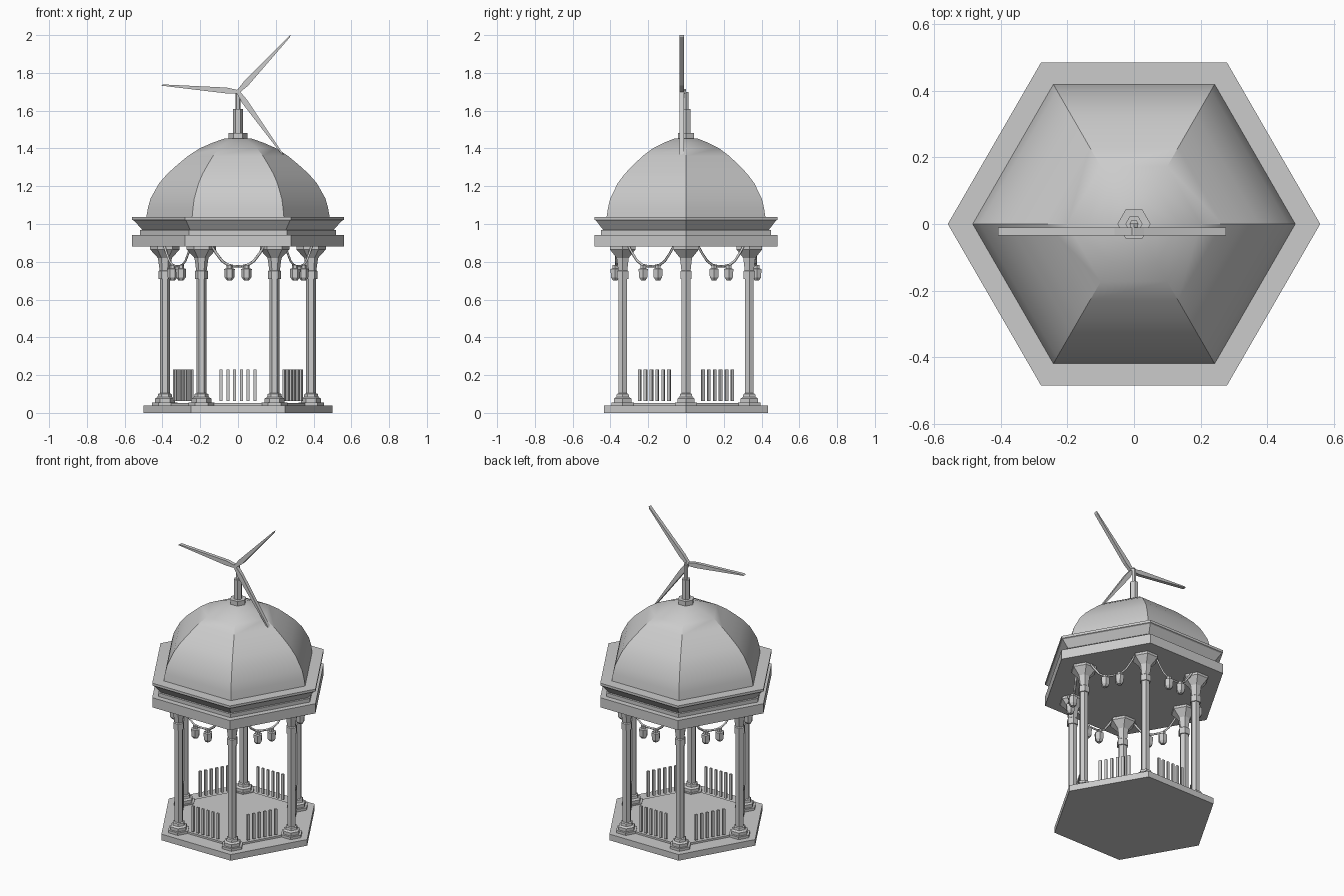
import bpy, bmesh, math
from mathutils import Vector, Matrix

if "Cube" in bpy.data.objects:
    bpy.data.objects.remove(bpy.data.objects["Cube"])


def make_object(name, bm, smooth=False):
    bmesh.ops.recalc_face_normals(bm, faces=bm.faces)
    me = bpy.data.meshes.new(name)
    bm.to_mesh(me)
    bm.free()
    ob = bpy.data.objects.new(name, me)
    bpy.context.collection.objects.link(ob)
    if smooth:
        bpy.ops.object.select_all(action='DESELECT')
        ob.select_set(True)
        bpy.context.view_layer.objects.active = ob
        bpy.ops.object.shade_smooth_by_angle(angle=math.radians(30))
    return ob


def add_lathe(bm, profile, n=6, at=(0, 0), turn=0.0):
    """Stack of n-sided rings from (radius, z) points, capped at both ends."""
    rings = []
    for r, z in profile:
        rings.append([bm.verts.new((at[0] + r * math.cos(turn + math.tau * i / n),
                                    at[1] + r * math.sin(turn + math.tau * i / n), z))
                      for i in range(n)])
    for a, b in zip(rings, rings[1:]):
        for i in range(n):
            j = (i + 1) % n
            bm.faces.new((a[i], a[j], b[j], b[i]))
    bm.faces.new(rings[0][::-1])
    bm.faces.new(rings[-1])


def lathe(name, profile, n=6, at=(0, 0), turn=0.0, smooth=False):
    bm = bmesh.new()
    add_lathe(bm, profile, n, at, turn)
    return make_object(name, bm, smooth)


# Floor
lathe("base_slab", [(0.5, 0), (0.5, 0.04)])
lathe("inner_floor", [(0.39, 0.04), (0.39, 0.052)])

# Columns with stepped feet and flared capitals
for k in range(6):
    a = math.radians(60 * k)
    c = (0.387 * math.cos(a), 0.387 * math.sin(a))
    lathe(f"column_{k}", [
        (0.068, 0.04), (0.068, 0.056), (0.053, 0.056), (0.053, 0.076),
        (0.039, 0.084), (0.036, 0.1), (0.027, 0.104), (0.027, 0.71),
        (0.034, 0.71), (0.034, 0.75), (0.028, 0.755), (0.037, 0.82),
        (0.078, 0.865), (0.078, 0.88)], 6, c, a)

# Railing slats, lamps and garlands on each of the six sides
for k in range(6):
    side = Matrix.Rotation(math.radians(60 * k), 4, 'Z')
    bm = bmesh.new()
    for i in range(6):
        m = Matrix.Translation((0.036 * (i - 2.5), -0.335, 0.147)) @ Matrix.Diagonal((0.016, 0.012, 0.166, 1))
        bmesh.ops.create_cube(bm, size=1, matrix=m)
    make_object(f"railing_slats_{k}", bm).matrix_world = side

    bm = bmesh.new()
    for x in (-0.045, 0.045):
        add_lathe(bm, [(0.016, 0.782), (0.016, 0.765), (0.028, 0.762),
                       (0.026, 0.718), (0.014, 0.702)], 6, (x, -0.375))
    make_object(f"hanging_lamps_{k}", bm).matrix_world = side

    cu = bpy.data.curves.new(f"garland_{k}", 'CURVE')
    cu.dimensions = '3D'
    cu.bevel_depth = 0.007
    cu.bevel_resolution = 0
    cu.use_fill_caps = True
    half = [(0.14, 0.885), (0.115, 0.845), (0.085, 0.805), (0.055, 0.784), (0.025, 0.777)]
    pts = [(-x, z) for x, z in half] + half[::-1]
    sp = cu.splines.new('POLY')
    sp.points.add(len(pts) - 1)
    for p, (x, z) in zip(sp.points, pts):
        p.co = (x, -0.37, z, 1)
    ob = bpy.data.objects.new(f"garland_{k}", cu)
    bpy.context.collection.objects.link(ob)
    ob.matrix_world = side

# Entablature and cornice
lathe("roof_beam", [(0.56, 0.88), (0.56, 0.943)])
lathe("cornice", [(0.52, 0.943), (0.52, 0.967), (0.505, 0.967), (0.55, 1.018),
                  (0.56, 1.022), (0.56, 1.038)])

# Dome
lathe("dome", [(0.485, 1.038), (0.477, 1.085), (0.463, 1.135), (0.418, 1.215), (0.375, 1.265),
               (0.325, 1.31), (0.265, 1.36), (0.2, 1.402), (0.135, 1.43), (0.07, 1.453)], smooth=True)

# Mast
lathe("mast", [(0.05, 1.445), (0.05, 1.483), (0.026, 1.483), (0.026, 1.61),
               (0.014, 1.61), (0.014, 1.7)])

# Three-bladed rotor
bm = bmesh.new()
outline = [(0, -0.009), (0.06, -0.017), (0.4, -0.004), (0.41, 0.003), (0.06, 0.014), (0, 0.009)]
for deg in (47, 175, -54.5):
    rot = Matrix.Rotation(math.radians(deg), 2)
    f2 = [rot @ Vector(p) for p in outline]
    face = bm.faces.new([bm.verts.new((p.x, -0.034, 1.7 + p.y)) for p in f2])
    ext = bmesh.ops.extrude_face_region(bm, geom=[face])
    bmesh.ops.translate(bm, vec=(0, 0.023, 0),
                        verts=[g for g in ext['geom'] if isinstance(g, bmesh.types.BMVert)])
make_object("rotor_blades", bm)

bm = bmesh.new()
bmesh.ops.create_cone(bm, cap_ends=True, segments=6, radius1=0.014, radius2=0.014, depth=0.035,
                      matrix=Matrix.Translation((0, -0.0165, 1.7)) @ Matrix.Rotation(math.pi / 2, 4, 'X'))
make_object("rotor_hub", bm)
